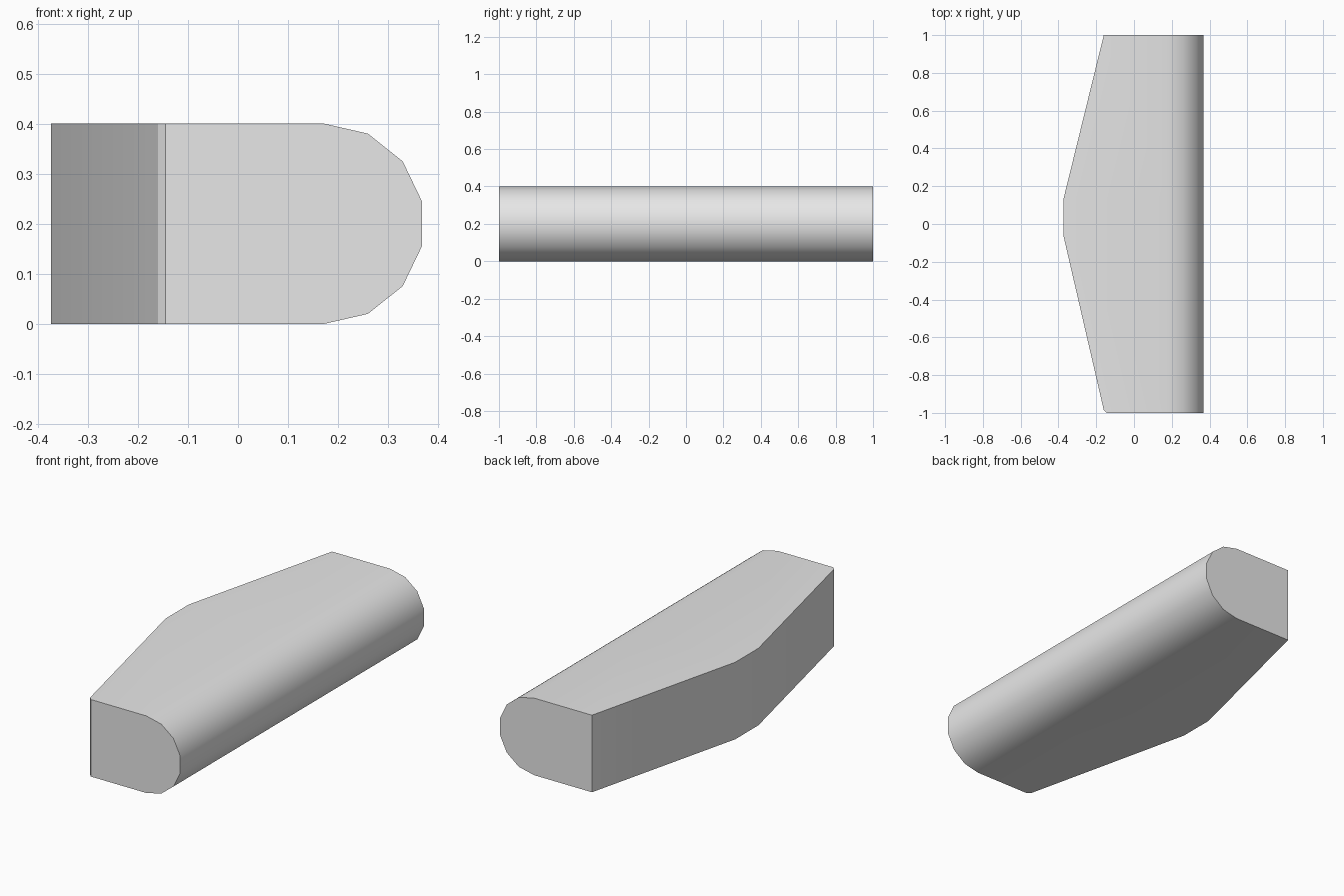
import bpy, bmesh
from math import sin, cos, pi, radians

cube = bpy.data.objects.get("Cube")
if cube:
    bpy.data.objects.remove(cube, do_unlink=True)

# Plain grey finish
grey = bpy.data.materials.new("light_grey")
grey.use_nodes = True
colour = (0.8, 0.8, 0.8, 1)
grey.diffuse_color = colour
grey.node_tree.nodes["Principled BSDF"].inputs["Base Color"].default_value = colour

# Sections along the length: y position and x of the tapered flat side
stations = [(-1, -0.145), (-0.985, -0.16), (-0.06, -0.374),
            (0.13, -0.374), (1, -0.16)]
HEIGHT, ARC_X, SEGMENTS = 0.4, 0.173, 7
radius = HEIGHT / 2

# Half-round edge, shared by every section
arc = [(ARC_X + radius * sin(pi * i / SEGMENTS),
        radius - radius * cos(pi * i / SEGMENTS)) for i in range(SEGMENTS + 1)]

bm = bmesh.new()
rings = []
for y, left_x in stations:
    section = [(left_x, 0)] + arc + [(left_x, HEIGHT)]
    rings.append([bm.verts.new((x, y, z)) for x, z in section])

# Skin between sections, then the two end caps
count = len(rings[0])
for a, b in zip(rings, rings[1:]):
    for i in range(count):
        j = (i + 1) % count
        bm.faces.new((a[i], a[j], b[j], b[i]))
bm.faces.new(rings[0])
bm.faces.new(rings[-1])
bmesh.ops.recalc_face_normals(bm, faces=bm.faces)

mesh = bpy.data.meshes.new("tapered_bar")
bm.to_mesh(mesh)
bm.free()
mesh.materials.append(grey)
bar = bpy.data.objects.new("tapered_bar", mesh)
bpy.context.collection.objects.link(bar)

# Smooth the rounded edge, keep the corners crisp
bpy.ops.object.select_all(action="DESELECT")
bar.select_set(True)
bpy.context.view_layer.objects.active = bar
bpy.ops.object.shade_smooth_by_angle(angle=radians(30))
